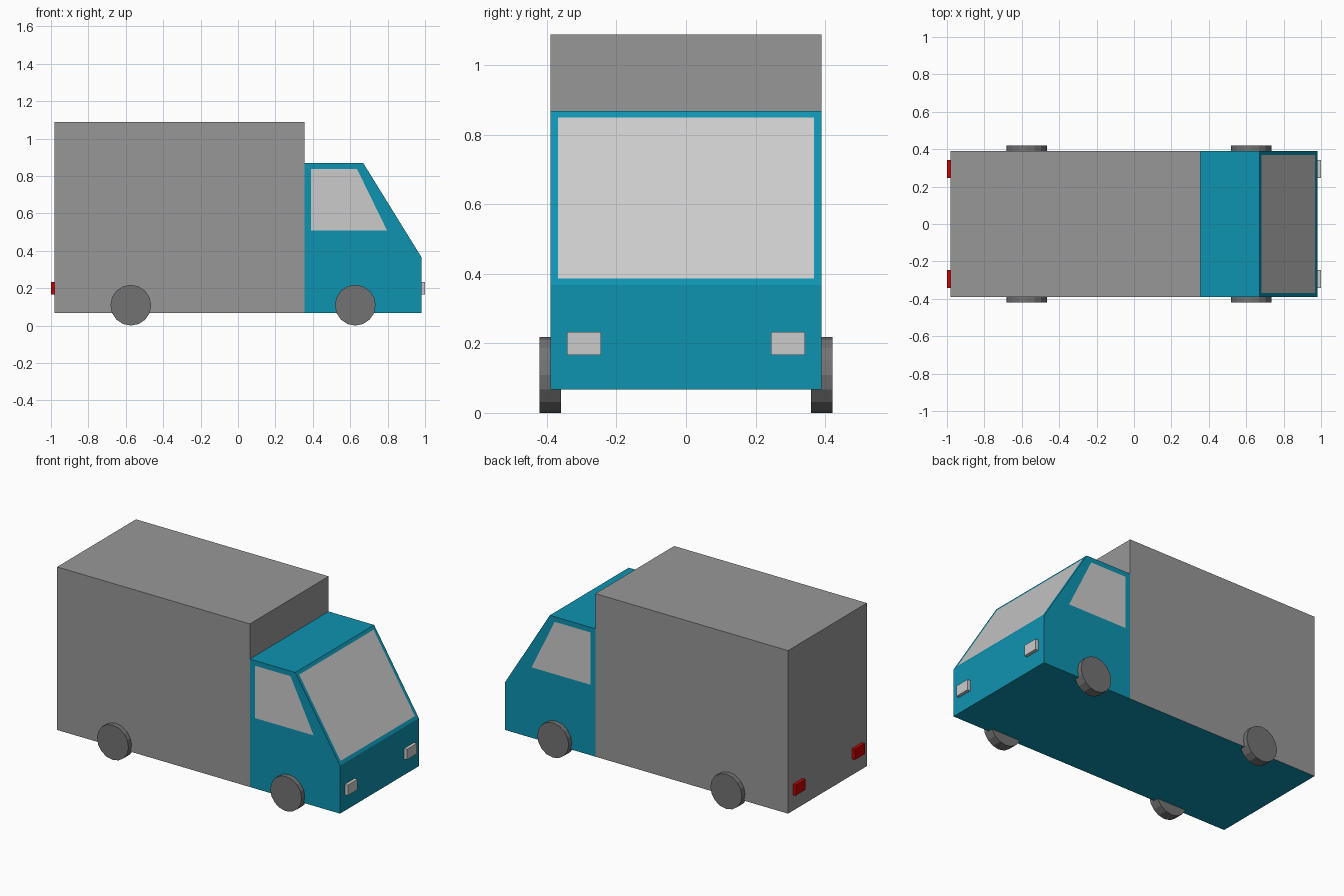
import bpy, bmesh, math

if "Cube" in bpy.data.objects:
    bpy.data.objects.remove(bpy.data.objects["Cube"])

HALF_W, FLOOR, WALL, END, ROOF = 0.39, 0.067, 0.355, 0.98, 0.868


def material(name, r, g, b):
    m = bpy.data.materials.new(name)
    m.diffuse_color = (r, g, b, 1)
    m.use_nodes = True
    m.node_tree.nodes["Principled BSDF"].inputs["Base Color"].default_value = m.diffuse_color
    return m


blue = material("blue_paint", 0.0045, 0.292, 0.439)
grey = material("grey_panel", 0.313, 0.313, 0.313)
glass = material("pale_glass", 0.80, 0.80, 0.80)
rubber = material("dark_rubber", 0.171, 0.171, 0.171)
red = material("red_lens", 0.60, 0.0, 0.0)


def prism(name, profile, y0, y1, *mats):
    """Extrude an (x, z) profile from y0 to y1."""
    bm = bmesh.new()
    face = bm.faces.new([bm.verts.new((x, y0, z)) for x, z in profile])
    ext = bmesh.ops.extrude_face_region(bm, geom=[face])["geom"]
    verts = [v for v in ext if isinstance(v, bmesh.types.BMVert)]
    bmesh.ops.translate(bm, verts=verts, vec=(0, y1 - y0, 0))
    bmesh.ops.recalc_face_normals(bm, faces=bm.faces)
    mesh = bpy.data.meshes.new(name)
    bm.to_mesh(mesh)
    bm.free()
    for m in mats:
        mesh.materials.append(m)
    obj = bpy.data.objects.new(name, mesh)
    bpy.context.collection.objects.link(obj)
    return obj


def rect(x0, x1, z0, z1):
    return [(x0, z0), (x1, z0), (x1, z1), (x0, z1)]


# Cargo box, its underside painted like the cab
box = prism("cargo_box", rect(-END, WALL, FLOOR, 1.088), -HALF_W, HALF_W, grey, blue)
for p in box.data.polygons:
    if p.normal.z < -0.9:
        p.material_index = 1

# Cab with slanted front
outline = [(WALL, FLOOR), (END, FLOOR), (END, 0.367), (0.67, ROOF), (WALL, ROOF)]
cab = prism("cab", outline, -HALF_W, HALF_W, blue, glass)

# Flush windows inset into the cab faces; side window corners match the outline order
side_window = [(0.39, 0.508), (0.6, 0.508), (0.797, 0.508), (0.637, 0.836), (0.39, 0.836)]
bm = bmesh.new()
bm.from_mesh(cab.data)
slope = [f for f in bm.faces if f.normal.x > 0.1 and f.normal.z > 0.1]
sides = [f for f in bm.faces if abs(f.normal.y) > 0.9]
bmesh.ops.inset_individual(bm, faces=slope, thickness=0.031)
bmesh.ops.inset_individual(bm, faces=sides, thickness=0.02)
for f in slope + sides:
    f.material_index = 1
for f in sides:
    for v in f.verts:
        i = min(range(5), key=lambda k: math.dist(outline[k], (v.co.x, v.co.z)))
        v.co.x, v.co.z = side_window[i]
bm.normal_update()
bm.to_mesh(cab.data)
bm.free()

# Paired parts: lights and wheels
for s, side in ((-1, "right"), (1, "left")):
    prism(f"headlight_{side}", rect(0.97, 1.0, 0.167, 0.233), s * 0.245, s * 0.342, glass)
    prism(f"taillight_{side}", rect(-1.0, -0.97, 0.167, 0.233), s * 0.245, s * 0.342, red)
    for x, end in ((-0.573, "rear"), (0.627, "front")):
        bpy.ops.mesh.primitive_cylinder_add(
            vertices=16, radius=0.109, depth=0.062,
            location=(x, s * 0.39, 0.109), rotation=(math.pi / 2, 0, 0))
        wheel = bpy.context.object
        wheel.name = f"wheel_{end}_{side}"
        wheel.data.materials.append(rubber)
